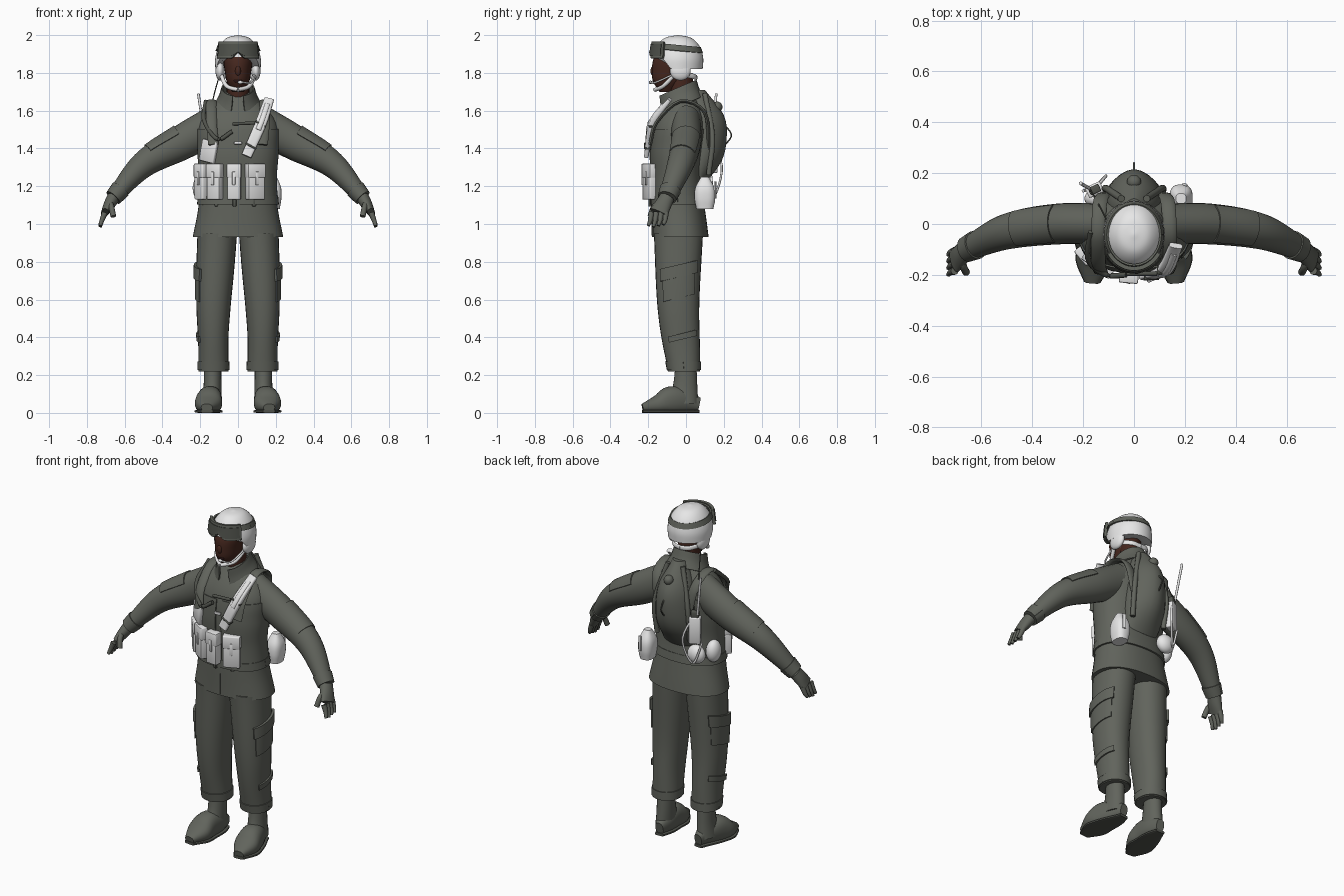
import bpy, bmesh, math
from mathutils import Vector, Matrix, Euler

old = bpy.data.objects.get("Cube")
if old:
    bpy.data.objects.remove(old, do_unlink=True)
parts = []


def at(x=0, y=0, z=0):
    return Vector((x, y, z))


X, Y, Z = at(x=1), at(y=1), at(z=1)
ALL_ROUND = (0, 360)


def material(name, red, green, blue):
    mat = bpy.data.materials.new(name)
    mat.use_nodes = True
    mat.diffuse_color = (red, green, blue, 1)
    mat.node_tree.nodes["Principled BSDF"].inputs["Base Color"].default_value = mat.diffuse_color
    return mat


CLOTH = material("grey_green_cloth", .12, .127, .108)
TRIM = material("dark_trim", .08, .085, .072)
WHITE = material("white_gear", .8, .8, .8)
SKIN = material("brown_skin", .06, .02, .013)
DARK = material("dark_skin", .03, .01, .01)


def finish(name, bm, mat, mirror=False, thick=0, bevel=0):
    mesh = bpy.data.meshes.new(name)
    bm.to_mesh(mesh)
    bm.free()
    mesh.materials.append(mat)
    ob = bpy.data.objects.new(name, mesh)
    bpy.context.collection.objects.link(ob)
    if thick:
        mod = ob.modifiers.new("thickness", 'SOLIDIFY')
        mod.thickness, mod.offset = thick, 1
    if bevel:
        mod = ob.modifiers.new("bevel", 'BEVEL')
        mod.width, mod.segments = bevel, 2
    if mirror:
        ob.modifiers.new("mirror", 'MIRROR').use_mirror_merge = False
    parts.append(ob)


def flow(values, t):
    """Smooth curve through evenly spaced numbers or points."""
    last = len(values) - 1
    i = max(0, min(int(t * last), last - 1))
    t = t * last - i
    b, c = values[i], values[i + 1]
    a = values[i - 1] if i else b * 2 - c
    d = values[i + 2] if i + 1 < last else c * 2 - b
    return b + ((c - a) + ((a * 2 - b * 5 + c * 4 - d) + (b * 3 - a - c * 3 + d) * t) * t) * t * .5


def loft(name, mat, path, wide, deep, ref=X, axis=None, span=(0, 1), arc=None, steps=16,
         seg=24, power=2, thick=0, mirror=False, rule=None):
    """Skin of rounded sections along a path; an arc makes an open shell."""
    bm, rows = bmesh.new(), []
    start, end = arc or ALL_ROUND
    for step in range(steps + 1):
        t = span[0] + (span[1] - span[0]) * step / steps
        along = axis or (flow(path, t + .01) - flow(path, t - .01)).normalized()
        side = (ref - along * ref.dot(along)).normalized()
        up = along.cross(side)
        row = []
        for k in range(seg + 1 if arc else seg):
            angle = math.radians(start + (end - start) * k / seg)
            c, s = math.cos(angle), math.sin(angle)
            reach = (abs(c) ** power + abs(s) ** power) ** (-1 / power)
            co = flow(path, t) + (side * c * flow(wide, t) + up * s * flow(deep, t)) * reach
            row.append(bm.verts.new(rule(co) if rule else co))
        rows.append(row)
    for low, high in zip(rows, rows[1:]):
        for k in range(seg):
            j = (k + 1) % len(low)
            bm.faces.new((low[k], low[j], high[j], high[k]))
    if not arc:
        bm.faces.new(rows[0][::-1])
        bm.faces.new(rows[-1])
    finish(name, bm, mat, mirror, thick)


def tube(name, mat, path, radius, flat=None, **options):
    flat = flat or radius
    loft(name, mat, path, [radius, radius], [flat, flat], seg=10, **options)


def box(name, mat, where, size, turn=0, lean=0, bevel=.006):
    bm = bmesh.new()
    spin = Euler((0, math.radians(lean), math.radians(turn))).to_matrix().to_4x4()
    bmesh.ops.create_cube(bm, size=1, matrix=Matrix.Translation(where) @ spin @ Matrix.Diagonal((*size, 1)))
    finish(name, bm, mat, bevel=bevel)


def ball(name, mat, where, size, mirror=False):
    bm = bmesh.new()
    bmesh.ops.create_uvsphere(bm, u_segments=24, v_segments=16, radius=1,
                              matrix=Matrix.Translation(where) @ Matrix.Diagonal((*size, 1)))
    finish(name, bm, mat, mirror)


# Jacket, vest and belt share one torso shape
torso = dict(path=[at(y=-.03, z=.93), at(y=-.05, z=1.32), at(y=-.01, z=1.7)], axis=Z, power=2.3,
             wide=[.24, .21, .2, .21, .2, .06], deep=[.15, .14, .13, .14, .13, .06])
loft("jacket", CLOTH, **torso, seg=36, steps=28)
loft("vest", CLOTH, **torso, seg=36, span=(.28, .74), arc=(-85, 265), thick=.006)
loft("belt", CLOTH, **torso, seg=36, span=(.22, .28), arc=ALL_ROUND, thick=.009, steps=3)
loft("front_placket", CLOTH, **torso, seg=4, span=(.01, .22), arc=(-96, -88), thick=.004)
loft("collar", CLOTH, [at(y=-.025, z=1.63), at(y=-.045, z=1.73)], [.12, .095, .08], [.11, .1, .095],
     arc=(-72, 252), thick=.008, rule=lambda co: co + Z * co.y * .25)
tube("shoulder_strap", CLOTH, [at(.13, -.19, 1.42), at(.14, -.155, 1.54), at(.14, -.03, 1.65),
                               at(.13, .1, 1.59), at(.09, .12, 1.4)], .028, flat=.01, mirror=True)

# Hydration pack with its hose and straps
loft("back_pack", CLOTH, [at(y=.06, z=1.2), at(y=.09, z=1.45), at(y=.06, z=1.71)],
     [.1, .125, .12, .1, .04], [.03, .105, .125, .12, .04], axis=Z, power=1.7)
ball("pack_cap", CLOTH, at(y=.165, z=1.62), at(.028, .028, .028))
tube("pack_edge_strap", CLOTH, [at(.11, .12, 1.26), at(.11, .14, 1.46), at(.05, .1, 1.69)], .014, mirror=True)
tube("drinking_hose", TRIM, [at(-.17, -.03, 1.65), at(-.18, -.14, 1.55), at(-.11, -.2, 1.45),
                             at(-.03, -.2, 1.49)], .011)
tube("hose_valve", TRIM, [at(-.03, -.195, 1.53), at(.09, -.195, 1.535)], .009, ref=Y)
tube("pack_loop", TRIM, [at(y=.2, z=1.53), at(y=.24, z=1.47), at(y=.2, z=1.41)], .004)

# Sleeves
wrist = at(.66, -.1, 1.14)
arm = dict(path=[at(.1, 0, 1.54), at(.3, 0, 1.43), at(.5, -.03, 1.315), wrist], ref=Y, mirror=True,
           wide=[.08, .08, .07, .045], deep=[.1, .092, .07, .04])
loft("sleeve", CLOTH, **arm, steps=24)
loft("sleeve_patch", CLOTH, **arm, span=(.32, .58), arc=(30, 150), thick=.006)
loft("sleeve_cuff", CLOTH, **arm, span=(.92, 1), arc=ALL_ROUND, thick=.006, steps=3)

# Gloves
knuckle = at(.705, -.145, 1.06)
loft("glove_palm", CLOTH, [wrist, knuckle], [.04, .045, .05], [.034, .03, .02], ref=Y, mirror=True)
for finger in range(4):
    base = knuckle + Y * (finger - 1.5) * .026
    tip = base + at(.025, -.015, abs(finger - 1) * .006 - .075)
    loft("glove_finger", CLOTH, [base, base + at(.015, -.005, -.04), tip], [.016, .009], [.016, .009],
         seg=10, mirror=True)
thumb = wrist + at(.02, -.03, -.02)
tube("glove_thumb", CLOTH, [thumb, thumb + at(-.01, -.04, -.03), thumb + at(-.02, -.06, -.08)], .015, mirror=True)

# Trousers: shells over the leg shape make pockets, flaps and cuffs
leg = dict(path=[at(.13, -.01, .22), at(.13, -.04, .55), at(.11, -.04, .95)], axis=Z, power=2.2, mirror=True,
           wide=[.08, .08, .09, .1, .105], deep=[.085, .1, .11, .12, .13])
loft("trouser_leg", CLOTH, **leg, steps=28)
loft("trouser_cuff", CLOTH, **leg, span=(.01, .08), arc=ALL_ROUND, thick=.005, steps=3)
for name, span, arc, thick in (("cargo_pocket", (.58, .78), (-40, 45), .007),
                               ("cargo_flap", (.72, .8), (-45, 50), .014),
                               ("calf_flap", (.26, .31), (-35, 50), .009)):
    loft(name, CLOTH, **leg, span=span, arc=arc, thick=thick, steps=6,
         rule=lambda co: co + Z * (co.y + .03) * .25)

# Boots with flat soles
foot = [at(.13, .07, .045), at(.135, 0, .06), at(.15, -.08, .066), at(.158, -.15, .045), at(.165, -.23, .028)]
sides = [.025, .05, .065, .07, .03]
loft("boot_shaft", CLOTH, [at(.14, -.02, .05), at(.135, -.005, .14), at(.135, 0, .26)], [.052, .047, .046],
     [.085, .065, .055], axis=Z, mirror=True)
loft("boot_foot", CLOTH, foot, sides, [.035, .06, .075, .05, .02], power=2.4, mirror=True,
     rule=lambda co: at(co.x, co.y, max(co.z, .004)))
loft("boot_sole", TRIM, [at(p.x, p.y, .008) for p in foot], [side + .002 for side in sides], [.008, .008],
     power=5, mirror=True)

# Head
loft("neck", SKIN, [at(y=-.02, z=1.63), at(y=-.03, z=1.8)], [.06, .06], [.065, .065], axis=Z)
loft("head", SKIN, [at(y=-.1, z=1.7), at(y=-.06, z=1.92)], [.03, .06, .07, .077, .07],
     [.04, .085, .1, .105, .09], axis=Z)
ball("nose", SKIN, at(y=-.168, z=1.81), at(.017, .02, .03))
ball("lips", DARK, at(y=-.168, z=1.757), at(.025, .01, .009))
ball("eye", DARK, at(.03, -.155, 1.836), at(.014, .008, .006), mirror=True)


# Helmet with goggles
def brim(co):
    lift = min(max(0, -.08 - co.y) / .05, 1)
    return at(co.x, co.y, max(co.z, 1.82 + lift * .065))


def nose_notch(co):
    return co + Z * max(0, .03 - abs(co.x)) * max(0, 1.92 - co.z) / .045


loft("helmet_shell", WHITE, [at(y=-.042, z=height) for height in (1.815, 1.88, 1.94, 1.985, 2)],
     [.12, .12, .1, .06, .004], [.13, .133, .115, .07, .005], axis=Z, seg=40, steps=24, rule=brim)
loft("goggle_strap", CLOTH, [at(y=-.043, z=1.915), at(y=-.043, z=1.945)], [.111, .1], [.125, .114], axis=Z,
     arc=ALL_ROUND, seg=40, steps=2, thick=.008, rule=lambda co: co - Z * (co.y + .04) * .1)
goggles = dict(axis=Z, seg=28, steps=6, rule=nose_notch)
loft("goggle_frame", CLOTH, [at(y=-.043, z=1.876), at(y=-.043, z=1.964)], [.118, .108], [.133, .124],
     arc=(-147, -33), thick=.016, **goggles)
loft("goggle_lens", TRIM, [at(y=-.043, z=1.89), at(y=-.043, z=1.952)], [.133, .126], [.148, .141],
     arc=(-142, -38), thick=.004, **goggles)

# Ear covers, chin strap and headset
ear = at(.095, -.03, 1.81)
ball("ear_cover", WHITE, ear, at(.024, .055, .05), mirror=True)
tube("chin_strap", WHITE, [at(.09, -.06, 1.79), at(.06, -.12, 1.73), at(y=-.165, z=1.71)], .011, mirror=True)
tube("nape_strap", WHITE, [at(.09, 0, 1.79), at(.05, .045, 1.78), at(y=.055, z=1.775)], .014, flat=.006,
     ref=Z, mirror=True)
tube("microphone_boom", WHITE, [ear, at(.07, -.16, 1.75), at(.02, -.19, 1.75)], .005)
ball("microphone", WHITE, at(.012, -.188, 1.75), at(.014, .009, .009))

# Front pouches follow the curve of the belly
for x, width in ((-.19, .07), (-.12, .08), (-.02, .07), (.09, .095)):
    turn = x * 260
    out = at(math.sin(math.radians(turn)), -math.cos(math.radians(turn)))
    spot = at(x, x * x * 2.4 - .205, 1.222)
    box("front_pouch", WHITE, spot, at(width, .05, .185), turn)
    box("pouch_flap", WHITE, spot + out * .003 + Z * .06, at(width + .006, .052, .075), turn)
    box("pouch_tab", WHITE, spot + out * .026 + Z * .02, at(.016, .01, .07), turn, bevel=.002)
    box("pouch_clip", TRIM, spot - out * .015 - Z * .11, at(.02, .02, .04), turn)

# Chest sheath, pouch and clips
sheath = [at(.165, -.085, 1.66), at(.12, -.18, 1.53), at(.045, -.21, 1.36)]
loft("chest_sheath", WHITE, sheath, [.026, .03, .027], [.012, .016, .012], power=4)
loft("sheath_handle", WHITE, [point - Y * .012 for point in sheath], [.014, .016], [.01, .012], span=(.1, .6))
for t in (.5, .85):
    box("sheath_band", TRIM, flow(sheath, t), at(.064, .036, .01), lean=28, bevel=.003)
box("chest_pouch", WHITE, at(-.155, -.16, 1.385), at(.095, .024, .115), turn=-35, lean=12)
box("chest_clip", WHITE, at(y=-.196, z=1.43), at(.04, .012, .016), bevel=.003)

# Canteen and rear pouches
loft("canteen", WHITE, [at(.185, .1, 1.08), at(.185, .1, 1.25)], [.036, .045, .043, .02], [.045, .055, .05, .02],
     axis=Z, power=2.8)
box("canteen_tab", WHITE, at(.2, .155, 1.18), at(.02, .01, .09), turn=-20, bevel=.003)
ball("hip_pouch", WHITE, at(-.2, .02, 1.19), at(.04, .05, .065))
ball("rear_pouch", WHITE, at(-.14, .1, 1.185), at(.055, .04, .055))

# Radio, antenna and cables
radio = at(-.155, .135, 1.35)
mast = radio + at(-.02, .005, .1)
box("radio", WHITE, radio, at(.065, .045, .16), turn=25)
box("radio_head", TRIM, radio + Z * .09, at(.045, .032, .05), turn=25)
tube("antenna", WHITE, [mast, mast + at(-.035, .02, .24)], .007)
tube("radio_cable", WHITE, [radio + Z * .1, at(-.11, .19, 1.3), at(-.15, .15, 1.15), at(-.2, .13, 1.28)], .006)
tube("headset_wire", TRIM, [at(-.1, 0, 1.78), at(-.13, .06, 1.67), mast], .003)

# Apply modifiers, then smooth while keeping sharp edges
bpy.ops.object.select_all(action='DESELECT')
for ob in parts:
    ob.select_set(True)
bpy.context.view_layer.objects.active = parts[0]
bpy.ops.object.convert(target='MESH')
bpy.ops.object.shade_smooth_by_angle(angle=math.radians(45))
